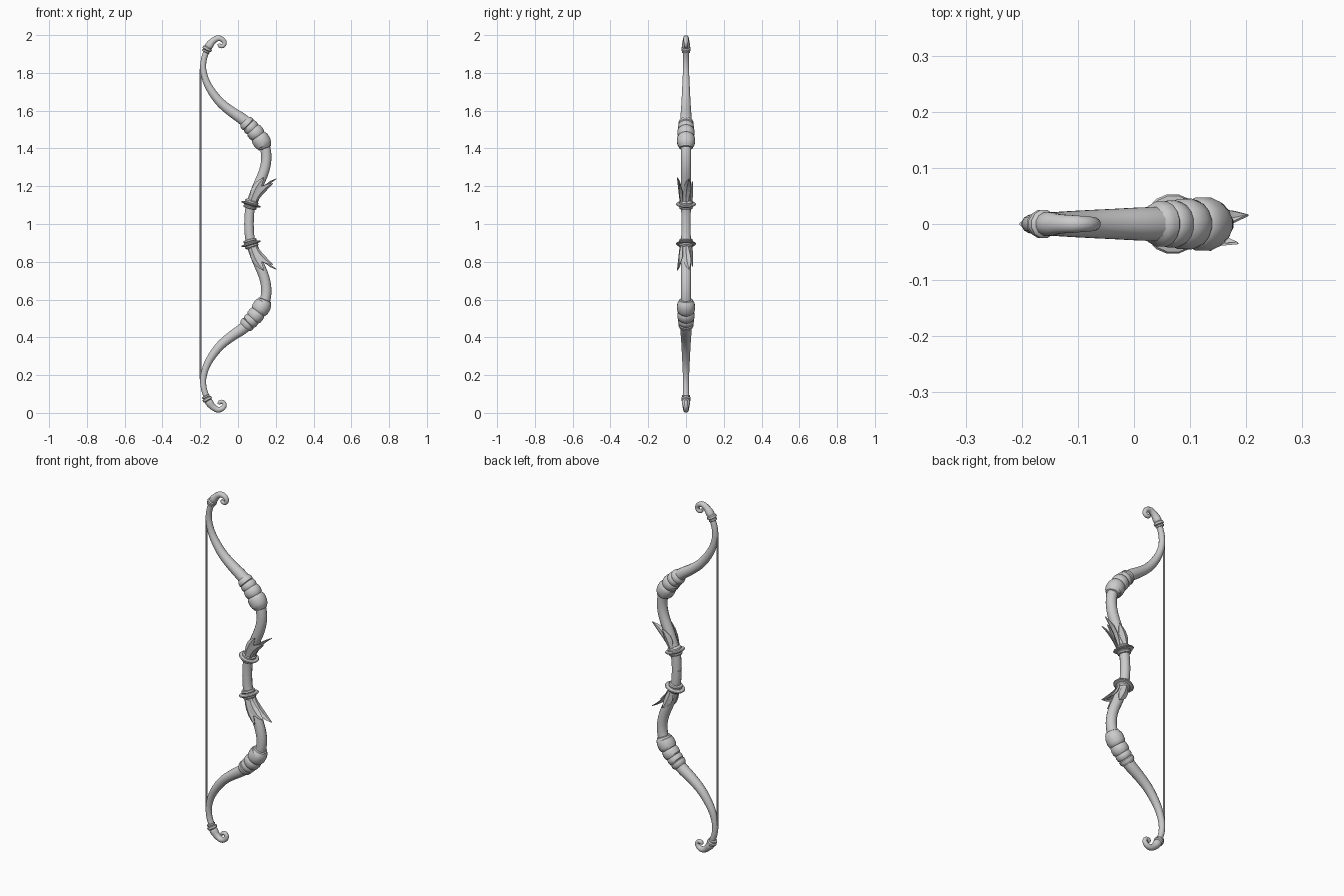
import bpy, bmesh
from math import sin, cos, pi
from mathutils import Vector

if "Cube" in bpy.data.objects:
    bpy.data.objects.remove(bpy.data.objects["Cube"])

MID = Vector((0, 0, 1))


def finish(bm, name, mirror=True, thickness=0, smooth=False):
    """Make an object whose origin is the bow centre, mirrored top to bottom."""
    bmesh.ops.translate(bm, verts=bm.verts, vec=-MID)
    bmesh.ops.recalc_face_normals(bm, faces=bm.faces)
    me = bpy.data.meshes.new(name)
    bm.to_mesh(me)
    bm.free()
    ob = bpy.data.objects.new(name, me)
    ob.location = MID
    bpy.context.collection.objects.link(ob)
    if thickness:
        sol = ob.modifiers.new("Solidify", 'SOLIDIFY')
        sol.thickness = thickness
        sol.offset = 0
    if mirror:
        mir = ob.modifiers.new("Mirror", 'MIRROR')
        mir.use_axis = (False, False, True)
        mir.merge_threshold = 0.0005
    if smooth:
        bpy.ops.object.select_all(action='DESELECT')
        ob.select_set(True)
        bpy.context.view_layer.objects.active = ob
        bpy.ops.object.shade_smooth_by_angle(angle=0.6)
    return ob


def spline(keys, steps):
    """Catmull-Rom through (x, z, radius) keys."""
    k = [Vector(p) for p in keys]
    k = [2 * k[0] - k[1]] + k + [2 * k[-1] - k[-2]]
    out = []
    for a, b, c, d in zip(k, k[1:], k[2:], k[3:]):
        for i in range(steps):
            t = i / steps
            out.append(0.5 * (2 * b + (c - a) * t + (2 * a - 5 * b + 4 * c - d) * t * t
                              + (3 * b - a - 3 * c + d) * t ** 3))
    return out + [k[-2]]


def sweep(name, pts, sides=12, cap_start=True, **kw):
    """Round tube along (x, z, radius) points lying in the XZ plane."""
    bm = bmesh.new()
    rings = []
    for i, p in enumerate(pts):
        q = pts[min(i + 1, len(pts) - 1)] - pts[max(i - 1, 0)]
        n = Vector((q.y, 0, -q.x)).normalized()
        c = Vector((p.x, 0, p.y))
        rings.append([bm.verts.new(c + p.z * (n * cos(a) + Vector((0, sin(a), 0))))
                      for a in (2 * pi * (j + 0.5) / sides for j in range(sides))])
    for r, s in zip(rings, rings[1:]):
        for j in range(sides):
            k = (j + 1) % sides
            bm.faces.new((r[j], r[k], s[k], s[j]))
    if cap_start:
        bm.faces.new(rings[0])
    bm.faces.new(rings[-1])
    return finish(bm, name, **kw)


def lathe(name, start, mid, end, profile, sides=16):
    """Turned part: profile of (t, radius) along a gently bent axis."""
    s, m, e = Vector(start), Vector(mid), Vector(end)
    pts = []
    for t, r in profile:
        p = s * (1 - t) ** 2 + m * 2 * t * (1 - t) + e * t * t
        pts.append(Vector((p.x, p.y, r)))
    return sweep(name, pts, sides, smooth=True)


# Limb: grip, recurve and taper towards the tip
limb = [(0.058, 1.0, .026), (0.061, 1.06, .026), (0.074, 1.12, .027), (0.105, 1.20, .028),
        (0.138, 1.28, .028), (0.150, 1.35, .028), (0.138, 1.42, .029), (0.095, 1.492, .031),
        (0.028, 1.552, .031), (-0.032, 1.593, .028), (-0.090, 1.640, .025),
        (-0.137, 1.698, .022), (-0.169, 1.757, .019), (-0.184, 1.82, .0165),
        (-0.180, 1.875, .016), (-0.162, 1.925, .016)]
sweep("limb", spline(limb, 3), cap_start=False, smooth=True)

# Curled tip
curl = [(-0.165, 1.920, .017), (-0.152, 1.945, .022), (-0.134, 1.967, .018),
        (-0.108, 1.983, .016), (-0.083, 1.977, .014), (-0.071, 1.958, .012),
        (-0.080, 1.942, .011), (-0.096, 1.944, .011), (-0.101, 1.955, .007)]
sweep("curled_tip", spline(curl, 3), smooth=True)

# Collar below the curl
lathe("tip_collar", (-0.173, 1.908), (-0.166, 1.922), (-0.157, 1.938),
      [(0, .017), (.08, .022), (.3, .022), (.38, .019), (.5, .026), (.8, .026), (.95, .021), (1, .016)], 12)

# Banded swelling on the limb
lathe("limb_band", (0.143, 1.400), (0.118, 1.470), (0.032, 1.546),
      [(0, .028), (.02, .036), (.08, .039), (.10, .043), (.22, .048), (.36, .048), (.44, .044),
       (.46, .040), (.48, .043), (.56, .046), (.66, .045), (.70, .039), (.72, .041), (.77, .043),
       (.83, .041), (.85, .037), (.87, .041), (.92, .041), (.96, .038), (1, .030)])

# Rings at the grip ends
lathe("grip_ring", (0.062, 1.080), (0.068, 1.103), (0.076, 1.128),
      [(0, .026), (.05, .034), (.2, .037), (.3, .034), (.38, .036), (.45, .051), (.53, .054),
       (.61, .051), (.66, .037), (.82, .037), (.92, .033), (1, .027)])


# Leaves fanning out from each ring
def leaf(name, base, bend, tip, out, width):
    b, m, e, out = Vector(base), Vector(bend), Vector(tip), Vector(out).normalized()
    bm = bmesh.new()
    side = (e - b).cross(out).normalized()
    rows = []
    for t, w in ((0, .45), (.2, .75), (.42, 1), (.64, .95), (.84, .55), (1, .04)):
        c = b * (1 - t) ** 2 + m * 2 * t * (1 - t) + e * t * t
        h = side * width * w
        rows.append([bm.verts.new(c + h * s - out * abs(s) * width * w * 0.45) for s in (-1, 0, 1)])
    for r, q in zip(rows, rows[1:]):
        for j in (0, 1):
            bm.faces.new((r[j], r[j + 1], q[j + 1], q[j]))
    finish(bm, name, thickness=0.004)


leaf("front_leaf", (0.068, -0.031, 1.112), (0.082, -0.040, 1.190), (0.137, -0.046, 1.246), (-.2, -1, 0), .021)
leaf("front_outer_leaf", (0.090, -0.026, 1.112), (0.118, -0.040, 1.185), (0.185, -0.034, 1.215), (.6, -1, -.2), .020)
leaf("outer_leaf", (0.102, 0.000, 1.112), (0.130, 0.000, 1.190), (0.203, 0.016, 1.240), (1, -.3, -.5), .020)
leaf("back_leaf", (0.075, 0.031, 1.112), (0.085, 0.038, 1.170), (0.125, 0.034, 1.225), (.1, 1, 0), .024)

# Bowstring
sweep("bowstring", [Vector((-0.199, z, .005)) for z in (0.18, 1.0, 1.82)], 8, mirror=False)
